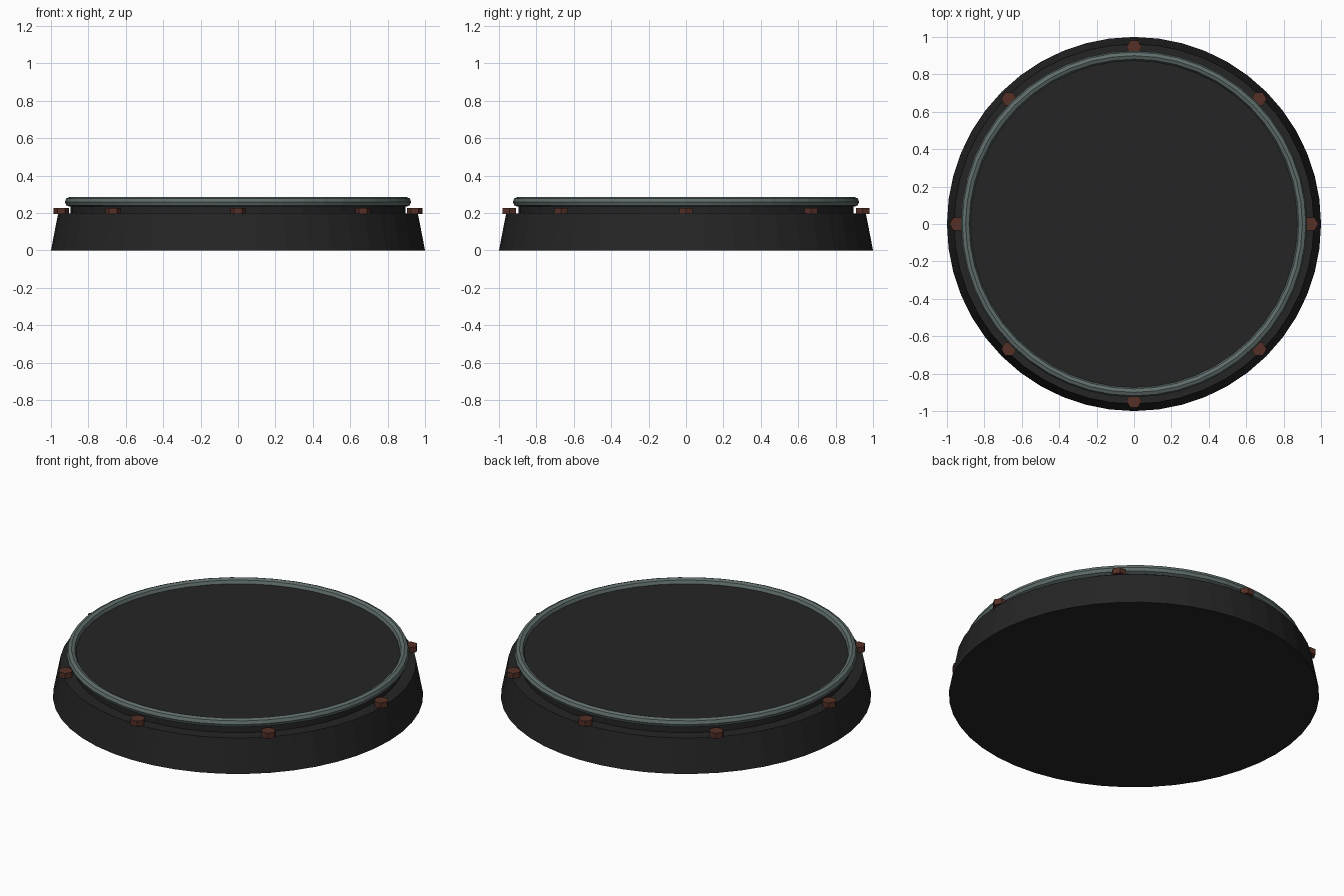
import bpy, math

if "Cube" in bpy.data.objects:
    bpy.data.objects.remove(bpy.data.objects["Cube"])


def material(name, rgb):
    m = bpy.data.materials.new(name)
    m.diffuse_color = (*rgb, 1)
    m.use_nodes = True
    m.node_tree.nodes["Principled BSDF"].inputs["Base Color"].default_value = m.diffuse_color
    return m


def cone(name, mat, sides, r1, r2, z0, z1, x=0, y=0, rot=0):
    bpy.ops.mesh.primitive_cone_add(vertices=sides, radius1=r1, radius2=r2, depth=z1 - z0,
                                    location=(x, y, (z0 + z1) / 2), rotation=(0, 0, rot))
    ob = bpy.context.object
    ob.name = name
    ob.data.materials.append(mat)
    return ob


black = material("black iron", (0.018, 0.018, 0.018))
steel = material("grey green steel", (0.115, 0.155, 0.15))
rust = material("rusty brown", (0.09, 0.03, 0.02))

# Tapered base and the raised plate on top of it
cone("base", black, 48, 1.0, 0.962, 0, 0.197)
cone("plate", black, 48, 0.895, 0.895, 0.197, 0.26)

# Rounded rim around the plate
bpy.ops.mesh.primitive_torus_add(major_segments=48, minor_segments=8, major_radius=0.9,
                                 minor_radius=0.026, location=(0, 0, 0.26))
rim = bpy.context.object
rim.name = "rim"
rim.data.materials.append(steel)

# Eight hexagonal bolts on the ledge, all with the same orientation
for i in range(8):
    a = i * math.pi / 4
    cone(f"bolt_{i + 1}", rust, 6, 0.041, 0.041, 0.195, 0.228,
         0.945 * math.cos(a), 0.945 * math.sin(a), math.pi / 2)
